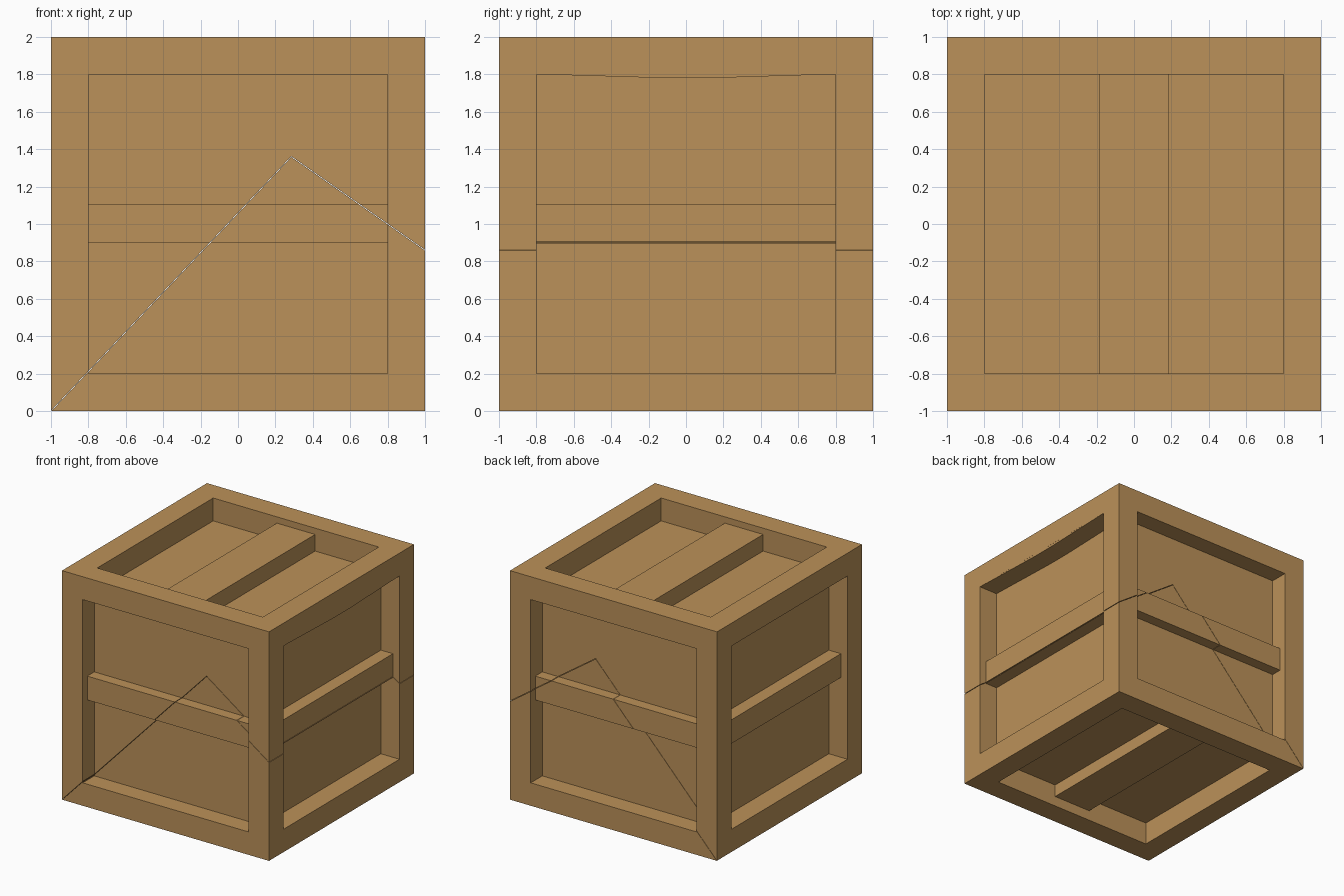
import bpy, bmesh
from mathutils import Vector

if "Cube" in bpy.data.objects:
    bpy.data.objects.remove(bpy.data.objects["Cube"])

wood = bpy.data.materials.new("light_brown_wood")
wood.diffuse_color = (0.50, 0.285, 0.1, 1)
wood.use_nodes = True
wood.node_tree.nodes["Principled BSDF"].inputs["Base Color"].default_value = wood.diffuse_color
parts = []


def to_object(name, bm):
    bmesh.ops.recalc_face_normals(bm, faces=bm.faces[:])
    me = bpy.data.meshes.new(name)
    bm.to_mesh(me)
    bm.free()
    me.materials.append(wood)
    ob = bpy.data.objects.new(name, me)
    bpy.context.collection.objects.link(ob)
    return ob


def box(name, lo, hi):
    bm = bmesh.new()
    bmesh.ops.create_cube(bm, size=1)
    lo, hi = Vector(lo), Vector(hi)
    for v in bm.verts:
        v.co = (lo + hi) / 2 + v.co * (hi - lo)
    ob = to_object(name, bm)
    parts.append(ob)
    return ob


def prism(name, pts, place, a, b):
    # extrude a 2D outline between a and b; place maps (u, v, w) to xyz
    bm = bmesh.new()
    lo = [bm.verts.new(place(u, v, a)) for u, v in pts]
    hi = [bm.verts.new(place(u, v, b)) for u, v in pts]
    bm.faces.new(lo)
    bm.faces.new(hi[::-1])
    for i in range(len(pts)):
        j = (i + 1) % len(pts)
        bm.faces.new((lo[i], hi[i], hi[j], lo[j]))
    return to_object(name, bm)


# recessed panels: one solid core
box("panel_core", (-0.82, -0.84, 0.2), (0.82, 0.84, 1.8))

# frame: corner posts, then rails between them at top and bottom
spans = ((-1, -0.8), (0.8, 1))
for a0, a1 in spans:
    for b0, b1 in spans:
        box("corner_post", (a0, b0, 0), (a1, b1, 2))
        box("cross_rail", (-0.8, a0, b0 + 1), (0.8, a1, b1 + 1))
        box("side_rail", (a0, -0.8, b0 + 1), (a1, 0.8, b1 + 1))

# one slat across each recess
L = 0.81
for s, fb, lr in ((-1, "front", "left"), (1, "back", "right")):
    a, b = sorted((s * 0.83, s * 0.937))
    box(fb + "_slat", (-L, a, 0.9), (L, b, 1.108))
    a, b = sorted((s * 0.81, s * 0.937))
    box(lr + "_slat", (a, -L, 0.897), (b, L, 1.105))
box("top_slat", (-0.185, -L, 1.79), (0.185, L, 1.945))
box("bottom_slat", (-0.185, -L, 0.09), (0.185, L, 0.21))

# slight sag under the top rail on the right side
prism("right_rail_sag",
      [(-0.8, 1.801), (-0.1, 1.78), (0.12, 1.78), (0.8, 1.801)],
      lambda u, v, w: (w, u, v), 0.81, 0.9995)

# hairline crack running through the whole crate
t = 0.002
crack = prism("crack_cutter",
              [(-1.1, -0.106 - t), (0.285, 1.36 - t), (1.1, 0.79 - t),
               (1.1, 0.79 + t), (0.285, 1.36 + t), (-1.1, -0.106 + t)],
              lambda u, v, w: (u, w, v), -1.2, 1.2)
crack.hide_render = True
crack.hide_set(True)
for ob in parts:
    if not ob.name.startswith(("top", "bottom")):
        m = ob.modifiers.new("crack", "BOOLEAN")
        m.operation = "DIFFERENCE"
        m.solver = "EXACT"
        m.object = crack
